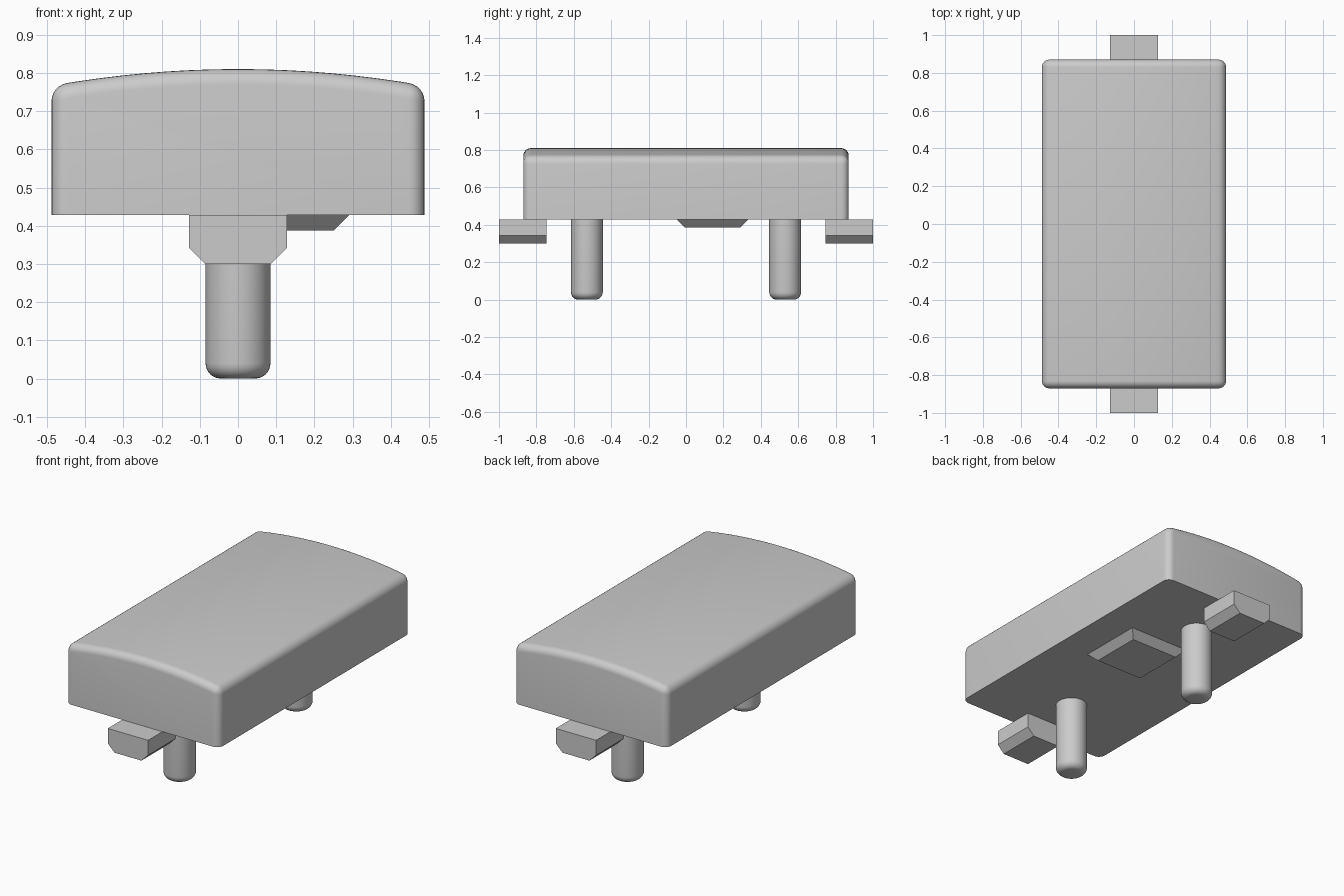
import bpy, bmesh, math

cube = bpy.data.objects.get("Cube")
if cube:
    bpy.data.objects.remove(cube, do_unlink=True)

grey = bpy.data.materials.new("plain grey")
grey.use_nodes = True
colour = (0.6, 0.6, 0.6, 1)
grey.diffuse_color = colour
grey.node_tree.nodes["Principled BSDF"].inputs["Base Color"].default_value = colour

BASE = 0.428     # underside of the cap
FILLET = 0.04


def finish(name, bm, smooth=False):
    bmesh.ops.recalc_face_normals(bm, faces=bm.faces)
    mesh = bpy.data.meshes.new(name)
    bm.to_mesh(mesh)
    bm.free()
    mesh.materials.append(grey)
    obj = bpy.data.objects.new(name, mesh)
    bpy.context.collection.objects.link(obj)
    if smooth:
        bpy.ops.object.select_all(action='DESELECT')
        obj.select_set(True)
        bpy.context.view_layer.objects.active = obj
        bpy.ops.object.shade_smooth_by_angle(angle=math.radians(32))
    return obj


def extrude_profile(points, y0, y1):
    """Prism from an x-z outline, running along y."""
    bm = bmesh.new()
    face = bm.faces.new([bm.verts.new((x, y0, z)) for x, z in points])
    new = bmesh.ops.extrude_face_region(bm, geom=[face])["geom"]
    bmesh.ops.translate(bm, vec=(0, y1 - y0, 0),
                        verts=[v for v in new if isinstance(v, bmesh.types.BMVert)])
    bmesh.ops.recalc_face_normals(bm, faces=bm.faces)
    return bm


# Cap: crowned block with every edge rounded except around the flat underside
half, crown, steps = 0.488, 0.81, 16
outline = [(-half, BASE), (half, BASE)]
for i in range(steps + 1):
    x = half - 2 * half * i / steps
    outline.append((x, crown - 0.183 * x * x))
bm = extrude_profile(outline, -0.87, 0.87)
edges = [e for e in bm.edges if e.calc_face_angle() > 0.5
         and max(v.co.z for v in e.verts) > BASE + 0.01]
bmesh.ops.bevel(bm, geom=edges, offset=FILLET, segments=6, profile=0.5,
                affect='EDGES', clamp_overlap=False)
finish("cap", bm, smooth=True)

# Clip tabs at both ends, with chamfered lower sides
tab = [(-0.128, BASE), (-0.128, 0.342), (-0.086, 0.3),
       (0.086, 0.3), (0.128, 0.342), (0.128, BASE)]
finish("front_tab", extrude_profile(tab, -1, -0.745))
finish("back_tab", extrude_profile(tab, 0.745, 1))

# Round posts with filleted feet
for name, y in (("front_post", -0.53), ("back_post", 0.53)):
    bm = bmesh.new()
    bmesh.ops.create_cone(bm, cap_ends=True, segments=48, radius1=0.085,
                          radius2=0.085, depth=BASE)
    bmesh.ops.translate(bm, vec=(0, y, BASE / 2), verts=bm.verts)
    foot = [e for e in bm.edges if all(v.co.z < 0.01 for v in e.verts)]
    bmesh.ops.bevel(bm, geom=foot, offset=FILLET, segments=6, profile=0.5,
                    affect='EDGES')
    finish(name, bm, smooth=True)

# Tapered square pad under the cap
bm = bmesh.new()
bmesh.ops.create_cube(bm, size=1)
for v in bm.verts:
    low = v.co.z < 0
    size = 0.3 if low else 0.382
    v.co = (0.1 + v.co.x * size, 0.142 + v.co.y * size, 0.387 if low else BASE)
finish("underside_pad", bm)
